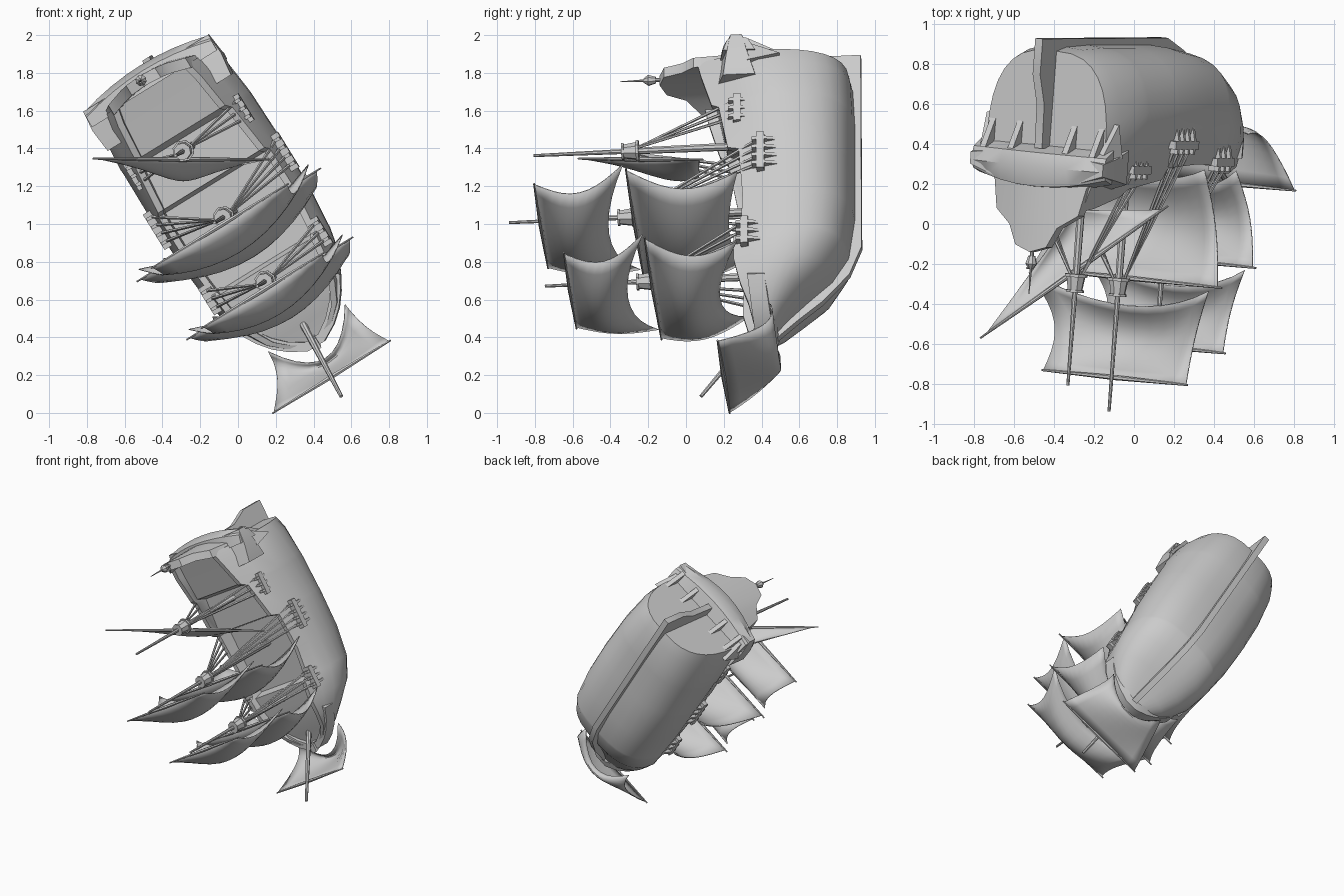
import bpy, bmesh, math
from mathutils import Vector, Matrix

if "Cube" in bpy.data.objects:
    bpy.data.objects.remove(bpy.data.objects["Cube"], do_unlink=True)

mat = bpy.data.materials.new("plain_grey")
mat.use_nodes = True
GREY = (0.6, 0.6, 0.6, 1)
mat.diffuse_color = GREY
mat.node_tree.nodes["Principled BSDF"].inputs["Base Color"].default_value = GREY

# Ship frame: x forward, y port, z up; stands on its bow with a slight roll
fwd = Vector((0.525, 0, -0.851)).normalized()
up0 = Vector((0, -1, 0))
port0 = up0.cross(fwd)
roll = math.radians(5)
port = port0 * math.cos(roll) + up0 * math.sin(roll)
up = up0 * math.cos(roll) - port0 * math.sin(roll)
SHIP = Matrix((fwd, port, up)).transposed().to_4x4()
SHIP.translation = (-0.055, 0, 1.05)
parts = []


def finish(name, bm, thick=0):
    bmesh.ops.remove_doubles(bm, verts=bm.verts, dist=0.0005)
    bmesh.ops.recalc_face_normals(bm, faces=bm.faces)
    me = bpy.data.meshes.new(name)
    bm.to_mesh(me)
    bm.free()
    me.materials.append(mat)
    ob = bpy.data.objects.new(name, me)
    bpy.context.collection.objects.link(ob)
    ob.matrix_world = SHIP
    if thick:
        mod = ob.modifiers.new("thickness", "SOLIDIFY")
        mod.thickness = thick
        mod.offset = 0
    parts.append(ob)
    return ob


def add_rod(bm, a, b, r0, r1, sides=6):
    a, b = Vector(a), Vector(b)
    rot = (b - a).to_track_quat('Z', 'Y').to_matrix().to_4x4()
    bmesh.ops.create_cone(bm, cap_ends=True, segments=sides, radius1=r0, radius2=r1,
                          depth=(b - a).length, matrix=Matrix.Translation((a + b) / 2) @ rot)


def add_box(bm, center, size):
    bmesh.ops.create_cube(bm, size=1, matrix=Matrix.Translation(center) @ Matrix.Diagonal((*size, 1)))


def rod(name, a, b, r0, r1, sides=8):
    bm = bmesh.new()
    add_rod(bm, a, b, r0, r1, sides)
    return finish(name, bm)


def add_prism(bm, outline, offset):
    face = bm.faces.new([bm.verts.new(p) for p in outline])
    geo = bmesh.ops.extrude_face_region(bm, geom=[face])["geom"]
    bmesh.ops.translate(bm, vec=offset, verts=[v for v in geo if isinstance(v, bmesh.types.BMVert)])


def add_loft(bm, rings):
    rows = [[bm.verts.new(p) for p in ring] for ring in rings]
    n = len(rows[0])
    for a, b in zip(rows, rows[1:]):
        for i in range(n):
            j = (i + 1) % n
            bm.faces.new((a[i], a[j], b[j], b[i]))
    bm.faces.new(rows[0])
    bm.faces.new(rows[-1])


# Hull with bulwarks and stepped decks: x, half width, rail factor, rail, deck, bottom
stations = [
    (-0.79, 0.35, 0.68, -0.08, -0.14, -0.87), (-0.7, 0.38, 0.68, -0.1, -0.16, -0.89),
    (-0.5, 0.4, 0.7, -0.16, -0.2, -0.9), (-0.47, 0.4, 0.76, -0.2, -0.3, -0.9),
    (-0.2, 0.405, 0.82, -0.25, -0.3, -0.9), (-0.18, 0.405, 0.86, -0.31, -0.42, -0.9),
    (0.1, 0.4, 0.87, -0.33, -0.42, -0.9), (0.32, 0.38, 0.86, -0.32, -0.42, -0.87),
    (0.34, 0.38, 0.84, -0.28, -0.33, -0.865), (0.48, 0.355, 0.85, -0.28, -0.34, -0.78),
    (0.6, 0.3, 0.9, -0.31, -0.36, -0.65), (0.7, 0.23, 0.95, -0.35, -0.39, -0.55),
    (0.77, 0.15, 0.95, -0.37, -0.41, -0.49), (0.82, 0.05, 0.95, -0.39, -0.42, -0.45)]
rings = []
for x, w, k, rail, deck, bottom in stations:
    mid = max(-0.52, rail * 0.6 + bottom * 0.4)
    inner = max(w * k - 0.035, 0.01)
    half = [(inner, deck), (inner, rail), (w * k, rail), (w * (k + 1) / 2, (rail + mid) / 2)]
    for i in range(9):
        a = math.pi / 2 * i / 8
        half.append((w * max(math.cos(a), 0) ** 0.7, mid - (mid - bottom) * math.sin(a) ** 0.78))
    ring = half + [(-s, h) for s, h in reversed(half[:-1])]
    rings.append([(x, s, h) for s, h in ring])
bm = bmesh.new()
add_loft(bm, rings)
finish("hull", bm)

# Rail wrapping round the bow
bm = bmesh.new()
bow_half = [(0.58, 0.31), (0.66, 0.265), (0.73, 0.21), (0.79, 0.14), (0.84, 0.05)]
bow = bow_half + [(x, -s) for x, s in reversed(bow_half)]
add_loft(bm, [[(x, s, -0.35 - 0.1 * (x - 0.56)), (x, s, -0.44 - 0.12 * (x - 0.56)),
               (x - 0.05, s * 0.85, -0.46 - 0.12 * (x - 0.56)), (x - 0.05, s * 0.85, -0.35 - 0.1 * (x - 0.56))]
              for x, s in bow])
finish("bow_rail", bm)

# Keel with rudder and stem
bm = bmesh.new()
keel = [(-0.93, -0.93), (0.26, -0.935), (0.43, -0.87), (0.59, -0.73), (0.7, -0.6), (0.82, -0.47),
        (0.86, -0.36), (0.8, -0.36), (0.77, -0.45), (0.55, -0.68), (0.4, -0.8), (0.2, -0.87),
        (-0.76, -0.85), (-0.76, -0.38), (-0.86, -0.38), (-0.87, -0.6), (-0.93, -0.75)]
add_prism(bm, [(x, -0.022, h) for x, h in keel], (0, 0.044, 0))
finish("keel_and_rudder", bm)

# Stern gallery: curved band, brackets and side turrets
bm = bmesh.new()
band = []
for i in range(9):
    s = -0.39 + 0.0975 * i
    curve = 1 - (s / 0.39) ** 2
    back = -0.86 - 0.055 * curve
    band.append([(-0.77, s, -0.23 + 0.05 * curve), (back + 0.03, s, -0.25 + 0.06 * curve),
                 (back, s, -0.29), (back + 0.02, s, -0.36), (-0.77, s, -0.4)])
add_loft(bm, band)
for s in (-0.32, -0.16, 0.16, 0.32):
    add_prism(bm, [(-0.77, s - 0.016, -0.36), (-0.87, s - 0.016, -0.36), (-0.77, s - 0.016, -0.54)], (0, 0.032, 0))
finish("stern_gallery", bm)
bm = bmesh.new()
for side in (-1, 1):
    add_loft(bm, [[(x, side * 0.24, h1 + 0.03), (x, side * w, h1 - 0.02), (x, side * w, h0 + 0.02), (x, side * 0.24, h0)]
                  for x, w, h0, h1 in ((-0.865, 0.39, -0.35, -0.25), (-0.75, 0.4, -0.38, -0.23), (-0.62, 0.385, -0.42, -0.21))])
    add_prism(bm, [(-0.83, side * 0.33, -0.36), (-0.7, side * 0.37, -0.36), (-0.74, side * 0.36, -0.53)],
              (0, side * 0.03, 0))
finish("quarter_galleries", bm)

# Raised stern board, curved in plan, and lantern
bm = bmesh.new()
edge = [(0.35, -0.3), (0.27, -0.2), (0.24, -0.06), (0.14, 0.01), (0.09, 0.11), (0, 0.14)]
columns = [(s, h) for s, h in edge] + [(-s, h) for s, h in reversed(edge[:-1])]
add_loft(bm, [[(x, s, -0.32), (x, s, h), (x + 0.06, s, h), (x + 0.06, s, -0.32)]
              for x, s, h in ((0.8 * s * s - 0.87, s, h) for s, h in columns)])
finish("stern_board", bm)
bm = bmesh.new()
for h0, h1, r0, r1 in ((0.12, 0.16, 0.01, 0.01), (0.16, 0.2, 0.018, 0.03), (0.2, 0.225, 0.03, 0.012), (0.22, 0.35, 0.007, 0.002)):
    add_rod(bm, (-0.845, 0, h0), (-0.845, 0, h1), r0, r1, 8)
finish("stern_lantern", bm)

# Masts, tops, shrouds and channels: name, x, base, nest, tip, channel x, side, height, pegs
masts = [("mizzen", -0.41, -0.3, 0.3, 0.81, -0.435, 0.325, -0.3, 3),
         ("main", 0.0, -0.42, 0.32, 0.94, -0.125, 0.385, -0.43, 4),
         ("fore", 0.405, -0.33, 0.22, 0.75, 0.335, 0.335, -0.34, 3)]
for name, x, base, nest, tip, cx, cs, ch, count in masts:
    rod(name + "_mast", (x, 0, base), (x, 0, nest), 0.022, 0.018)
    rod(name + "_topmast", (x, 0, nest), (x, 0, tip), 0.014, 0.008)
    bm = bmesh.new()
    add_rod(bm, (x, 0, nest - 0.05), (x, 0, nest - 0.035), 0.058, 0.058, 8)
    add_rod(bm, (x, 0, nest - 0.035), (x, 0, nest + 0.03), 0.048, 0.038, 8)
    add_rod(bm, (x, 0, nest + 0.03), (x, 0, nest + 0.042), 0.046, 0.046, 8)
    finish(name + "_top", bm)
    shrouds, channel = bmesh.new(), bmesh.new()
    for side in (-1, 1):
        add_box(channel, (cx, side * cs, ch), (0.055 * count, 0.07, 0.04))
        for i in range(count):
            px = cx + (i - (count - 1) / 2) * 0.05
            add_prism(channel, [(px - 0.009, side * (cs + ds), ch + dh) for ds, dh in
                                ((-0.03, 0.045), (0.03, 0.045), (0.035, -0.02), (0.015, -0.1), (-0.03, -0.1))],
                      (0.018, 0, 0))
            add_rod(shrouds, (px, side * cs, ch + 0.03), (x, side * 0.03, nest - 0.04), 0.009, 0.007, 5)
    finish(name + "_shrouds", shrouds)
    finish(name + "_channels", channel)

rod("bowsprit", (0.68, 0, -0.42), (1.135, 0, -0.08), 0.02, 0.01)


def sail(name, func, n=10):
    bm = bmesh.new()
    grid = [[bm.verts.new(func(i / n, j / n)) for i in range(n + 1)] for j in range(n + 1)]
    for a, b in zip(grid, grid[1:]):
        for i in range(n):
            bm.faces.new((a[i], a[i + 1], b[i + 1], b[i]))
    return finish(name, bm, 0.006)


def yard(name, x, half, h):
    bm = bmesh.new()
    for side in (-1, 1):
        add_rod(bm, (x, 0, h), (x, side * half, h), 0.013, 0.005, 6)
    finish(name, bm)


def square_sail(name, x, yard_half, h, top, foot, low, belly, arch, pinch):
    yard(name + "_yard", x, yard_half, h)

    def surface(u, v):
        t = 2 * u - 1
        bow = 1 - t * t
        w = top + (foot - top) * v - pinch * math.sin(math.pi * v)
        edge = 0.4 * (1 - bow) * math.sin(math.pi * v)
        return (x + belly * (edge + bow * math.sin(math.pi * 0.85 * v) ** 0.8) - 0.03 * v,
                t * w, h + (low - h) * v + arch * bow * v)
    sail(name, surface)


# Square sails: yard x, yard half, yard height, head half, foot half, foot height, belly, arch, pinch
square_sail("main_topsail", 0.03, 0.43, 0.77, 0.42, 0.53, 0.29, 0.19, 0.12, 0.06)
square_sail("main_course", 0.05, 0.575, 0.27, 0.55, 0.44, -0.31, 0.23, 0.08, 0.03)
square_sail("fore_topsail", 0.44, 0.385, 0.615, 0.37, 0.48, 0.19, 0.17, 0.12, 0.06)
square_sail("fore_course", 0.45, 0.52, 0.175, 0.5, 0.38, -0.3, 0.21, 0.12, 0.02)

# Spritsail below the bowsprit
yard("spritsail_yard", 1.02, 0.37, -0.2)


def spritsail(u, v):
    t = 2 * u - 1
    bow = 1 - t * t
    w = 0.36 - 0.12 * v - 0.03 * math.sin(math.pi * v)
    return (1.02 - 0.29 * v + 0.19 * bow * v, t * w,
            -0.2 - 0.27 * v - (0.1 + 0.03 * bow) * math.sin(math.pi * v) ** 0.9)


sail("spritsail", spritsail)

# Lateen sail on its slanted yard
high, low, clew = Vector((-0.626, -0.4, 0.607)), Vector((-0.129, 0.335, -0.12)), Vector((-0.29, -0.1, -0.06))
rod("lateen_yard_upper", (high + low) / 2, high, 0.014, 0.005)
rod("lateen_yard_lower", (high + low) / 2, low, 0.014, 0.005)


def lateen(u, v):
    p = high.lerp(low, 0.03 + 0.94 * u).lerp(clew, v)
    return p + Vector((0.05, -0.03, 0)) * (math.sin(math.pi * u) * math.sin(math.pi * v))


sail("lateen_sail", lateen)

# Smooth shading with sharp edges kept
bpy.ops.object.select_all(action='DESELECT')
for ob in parts:
    ob.select_set(True)
bpy.context.view_layer.objects.active = parts[0]
bpy.ops.object.shade_smooth_by_angle(angle=math.radians(35))
